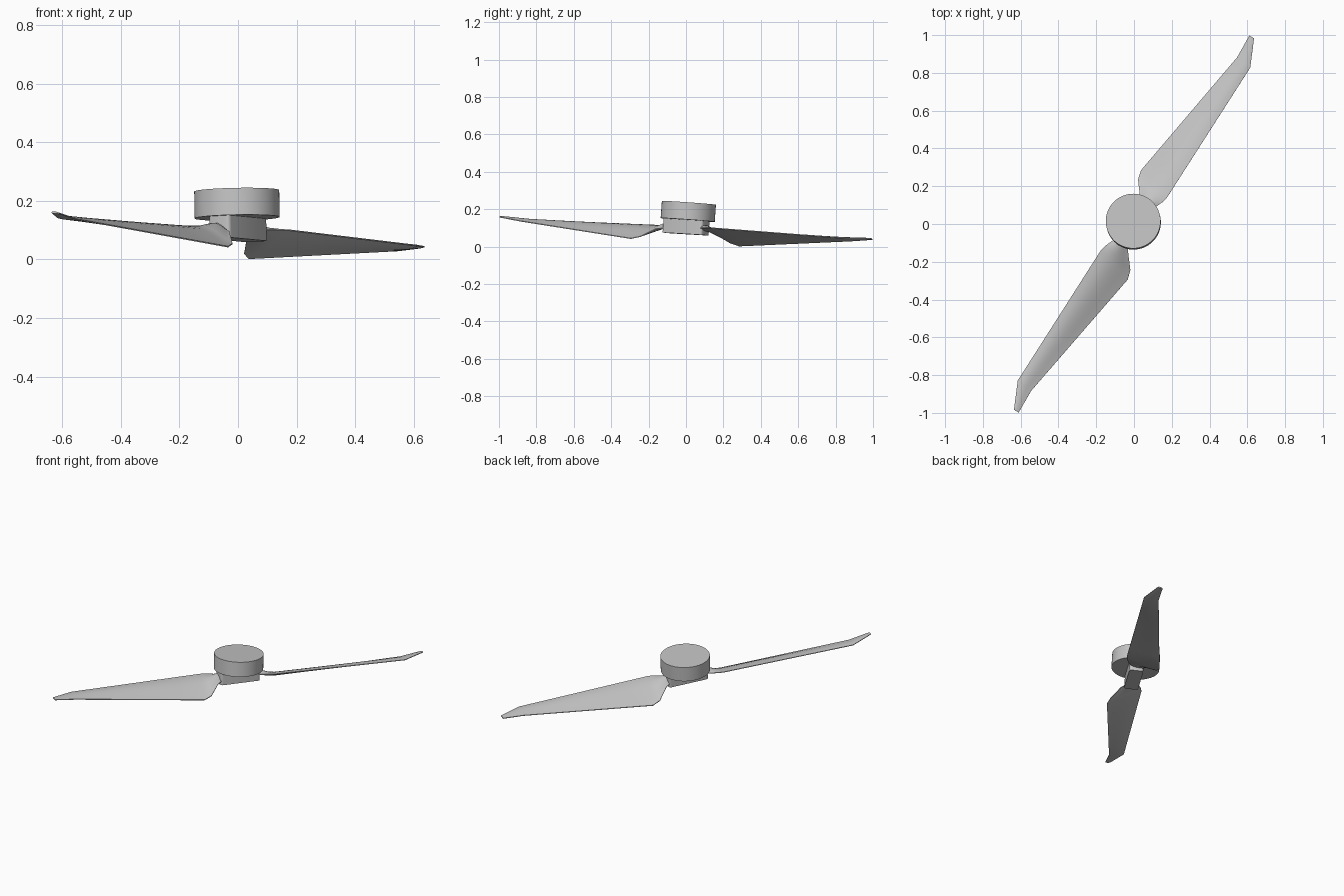
import bpy, bmesh, math
from mathutils import Vector, Matrix

if "Cube" in bpy.data.objects:
    bpy.data.objects.remove(bpy.data.objects["Cube"])

grey = bpy.data.materials.new("plain grey")
grey.use_nodes = True
grey.diffuse_color = (0.55, 0.55, 0.55, 1)
grey.node_tree.nodes["Principled BSDF"].inputs["Base Color"].default_value = grey.diffuse_color

# The whole rotor leans slightly off vertical
lean = Vector((0, 0, 1)).rotation_difference(Vector((-0.018, 0.071, 1))).to_matrix().to_4x4()
pivot = Matrix.Translation((0, 0, 0.1))
tilt = pivot @ lean @ pivot.inverted()


def finish(name, bm, angle=30):
    bmesh.ops.recalc_face_normals(bm, faces=bm.faces)
    mesh = bpy.data.meshes.new(name)
    bm.to_mesh(mesh)
    bm.free()
    mesh.materials.append(grey)
    obj = bpy.data.objects.new(name, mesh)
    bpy.context.collection.objects.link(obj)
    obj.matrix_world = tilt
    bpy.ops.object.select_all(action='DESELECT')
    obj.select_set(True)
    bpy.context.view_layer.objects.active = obj
    bpy.ops.object.shade_smooth_by_angle(angle=math.radians(angle))
    return obj


# Drum on top
bm = bmesh.new()
bmesh.ops.create_cone(bm, cap_ends=True, segments=64, radius1=0.145, radius2=0.145, depth=0.092,
                      matrix=Matrix.Translation((-0.002, 0.006, 0.189)))
finish("drum", bm)

# Bar-shaped hub under the drum, in line with the blades
bm = bmesh.new()
bmesh.ops.create_cube(bm, size=1, matrix=Matrix.Diagonal((0.25, 0.085, 0.08, 1)))
upright = [e for e in bm.edges if abs(e.verts[0].co.z - e.verts[1].co.z) > 0.01]
bmesh.ops.bevel(bm, geom=upright, offset=0.014, segments=4, profile=0.5, affect='EDGES')
bm.transform(Matrix.Translation((0, 0, 0.107)) @ Matrix.Rotation(math.radians(58), 4, 'Z'))
finish("hub", bm)

# Blade stations: trailing edge, leading edge, thickness
STATIONS = [
    ((0.035, 0.10, 0.092), (0.085, 0.07, 0.104), 0.026),
    ((0.030, 0.16, 0.084), (0.115, 0.09, 0.105), 0.026),
    ((0.020, 0.24, 0.037), (0.150, 0.115, 0.107), 0.022),
    ((0.035, 0.29, 0.023), (0.175, 0.14, 0.107), 0.020),
    ((0.545, 0.885, 0.083), (0.615, 0.83, 0.095), 0.010),
    ((0.610, 1.00, 0.098), (0.635, 0.985, 0.102), 0.004),
]
CHORD = 8


def section(trail, lead, thick):
    """Closed ring: arched upper skin, nearly flat lower skin."""
    a, b = Vector(trail), Vector(lead)
    up = Vector((0, 0, 1))
    upper, lower = [], []
    for i in range(CHORD + 1):
        s = i / CHORD
        arch = math.sin(math.pi * s ** 1.3)
        p = a.lerp(b, s)
        upper.append(p + up * (thick * 0.75 * arch + 0.002))
        lower.append(p - up * (thick * 0.25 * arch + 0.002))
    return upper + lower[::-1]


def blade(name, turn):
    bm = bmesh.new()
    rings = []
    for i, (a, b, t) in enumerate(STATIONS):
        rings.append([bm.verts.new(p) for p in section(a, b, t)])
        # Extra sections along the long tapering span
        if i == 3:
            a2, b2, t2 = STATIONS[i + 1]
            for k in range(1, 6):
                f = k / 6
                ring = section(Vector(a).lerp(Vector(a2), f), Vector(b).lerp(Vector(b2), f), t + (t2 - t) * f)
                rings.append([bm.verts.new(p) for p in ring])
    n = len(rings[0])
    for r, s in zip(rings, rings[1:]):
        for j in range(n):
            k = (j + 1) % n
            bm.faces.new((r[j], r[k], s[k], s[j]))
    bm.faces.new(rings[0])
    bm.faces.new(rings[-1])
    bm.transform(Matrix.Rotation(turn, 4, 'Z'))
    finish(name, bm, 35)


blade("back_blade", 0)
blade("front_blade", math.pi)
